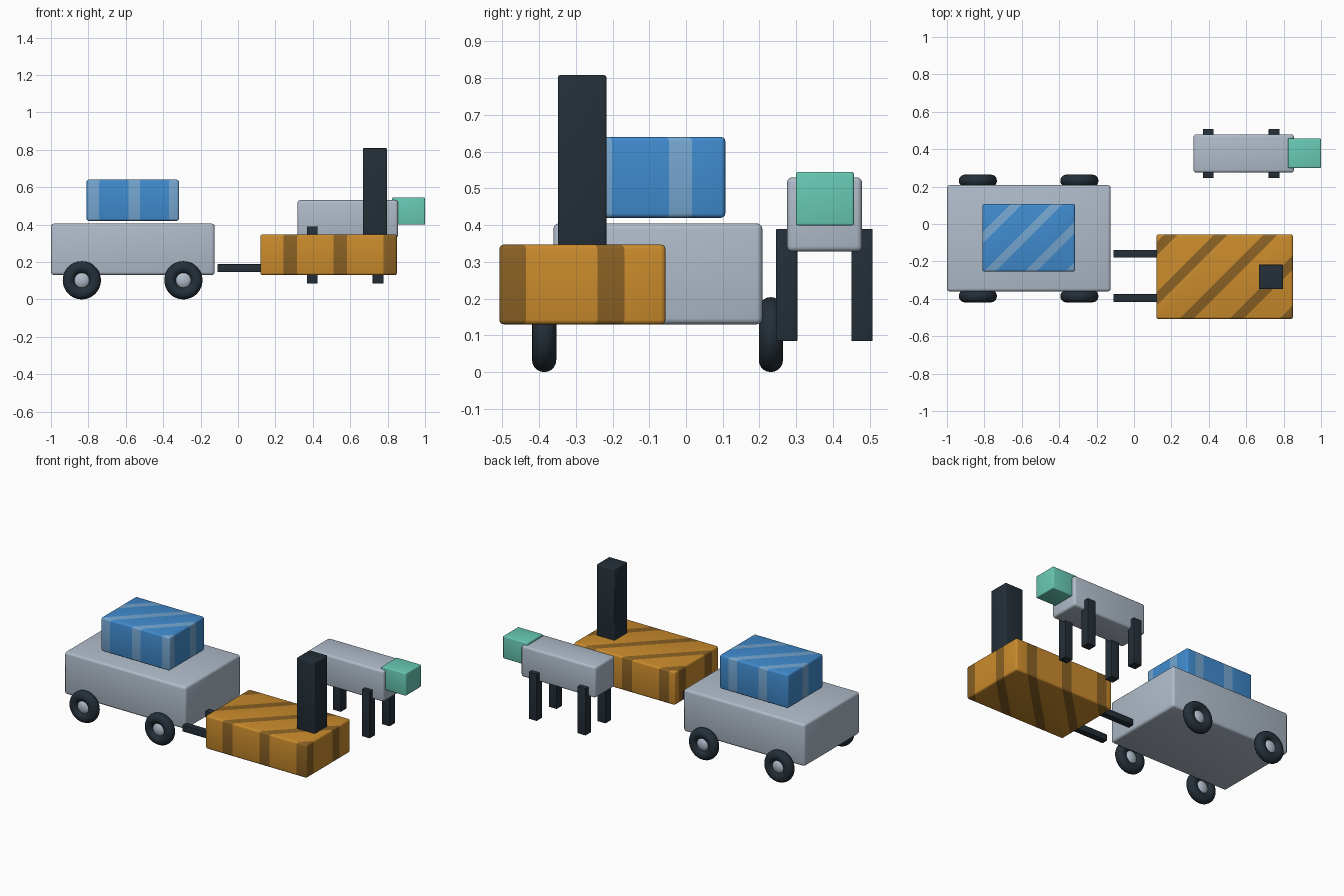
import bpy, bmesh, math
from mathutils import Vector

if "Cube" in bpy.data.objects:
    bpy.data.objects.remove(bpy.data.objects["Cube"])


def material(name, r, g, b):
    m = bpy.data.materials.new(name)
    lin = [((c / 255 + 0.055) / 1.055) ** 2.4 for c in (r, g, b)]
    m.diffuse_color = (*lin, 1)
    m.use_nodes = True
    m.node_tree.nodes["Principled BSDF"].inputs["Base Color"].default_value = m.diffuse_color
    return m


GREY = material("pale_grey", 176, 188, 202)
DARK = material("dark_slate", 36, 47, 56)
ORANGE = material("orange", 202, 139, 44)
BROWN = material("brown_stripe", 138, 97, 36)
BLUE = material("blue", 64, 139, 206)
SKY = material("light_blue_stripe", 117, 166, 208)
MINT = material("mint", 104, 202, 180)


def finish(name, bm, mats, smooth=True):
    mesh = bpy.data.meshes.new(name)
    bm.normal_update()
    bm.to_mesh(mesh)
    bm.free()
    for m in mats:
        mesh.materials.append(m)
    ob = bpy.data.objects.new(name, mesh)
    bpy.context.collection.objects.link(ob)
    if smooth:
        bpy.ops.object.select_all(action='DESELECT')
        ob.select_set(True)
        bpy.context.view_layer.objects.active = ob
        bpy.ops.object.shade_smooth_by_angle(angle=math.radians(35))
    return ob


def box(name, lo, hi, bevel, mats, stripes=None):
    """Rounded box from corner lo to corner hi; stripes = (starts, width) along x - y."""
    lo, hi = Vector(lo), Vector(hi)
    bm = bmesh.new()
    bmesh.ops.create_cube(bm, size=1)
    for v in bm.verts:
        v.co = Vector([(lo[i] + hi[i]) / 2 + v.co[i] * (hi[i] - lo[i]) for i in range(3)])
    bmesh.ops.bevel(bm, geom=bm.edges[:], offset=bevel, segments=3,
                    profile=0.5, affect='EDGES')
    if stripes:
        starts, width = stripes
        for s in starts:
            for u in (s, s + width):
                bmesh.ops.bisect_plane(bm, geom=bm.verts[:] + bm.edges[:] + bm.faces[:],
                                       plane_co=(u, 0, 0), plane_no=(1, -1, 0))
        for f in bm.faces:
            c = f.calc_center_median()
            f.material_index = int(any(s < c.x - c.y < s + width for s in starts))
    return finish(name, bm, mats)


def tyre(name, centre, major, minor, n=48, k=20):
    """Ring tyre with its axle along y."""
    bm = bmesh.new()
    rings = []
    for i in range(n):
        a = math.tau * i / n
        ring = []
        for j in range(k):
            b = math.tau * j / k
            r = major + minor * math.cos(b)
            ring.append(bm.verts.new(Vector(centre) + Vector(
                (r * math.cos(a), minor * math.sin(b), r * math.sin(a)))))
        rings.append(ring)
    for i in range(n):
        p, q = rings[i], rings[(i + 1) % n]
        for j in range(k):
            bm.faces.new((p[j], p[(j + 1) % k], q[(j + 1) % k], q[j]))
    bmesh.ops.recalc_face_normals(bm, faces=bm.faces[:])
    return finish(name, bm, [DARK])


def hub(name, centre, radius, depth):
    bm = bmesh.new()
    bmesh.ops.create_uvsphere(bm, u_segments=32, v_segments=16, radius=radius)
    for v in bm.verts:
        v.co = Vector(centre) + Vector((v.co.x, v.co.y * depth / radius, v.co.z))
    return finish(name, bm, [GREY])


# Wheeled cart with a floating striped load
box("cart_body", (-1, -0.361, 0.13), (-0.125, 0.208, 0.405), 0.016, [GREY])
box("cart_load", (-0.81, -0.255, 0.42), (-0.315, 0.107, 0.64), 0.012, [BLUE, SKY],
    ([-0.767 + 0.218 * i for i in range(4)], 0.062))
for xn, x in (("rear", -0.835), ("front", -0.292)):
    for yn, y in (("right", -0.386), ("left", 0.231)):
        tyre(f"{xn}_{yn}_tyre", (x, y, 0.102), 0.069, 0.033)
        hub(f"{xn}_{yn}_hub", (x, y, 0.102), 0.047, 0.028)

# Lift truck: striped body, mast and two forks
box("lift_body", (0.12, -0.508, 0.13), (0.85, -0.056, 0.347), 0.012, [ORANGE, BROWN],
    ([0.217 + 0.267 * i for i in range(5)], 0.073))
box("lift_mast", (0.667, -0.348, 0.335), (0.797, -0.217, 0.808), 0.005, [DARK])
for n, y in (("right", -0.396), ("left", -0.159)):
    box(f"{n}_fork", (-0.11, y - 0.021, 0.146), (0.135, y + 0.021, 0.188), 0.003, [DARK])

# Four-legged walker
box("walker_body", (0.318, 0.275, 0.328), (0.855, 0.479, 0.53), 0.014, [GREY])
box("walker_head", (0.823, 0.299, 0.399), (1, 0.457, 0.545), 0.006, [MINT])
for xn, x in (("rear", 0.397), ("front", 0.749)):
    for yn, y in (("right", 0.274), ("left", 0.479)):
        box(f"{xn}_{yn}_leg", (x - 0.029, y - 0.029, 0.084),
            (x + 0.029, y + 0.029, 0.39), 0.003, [DARK])
